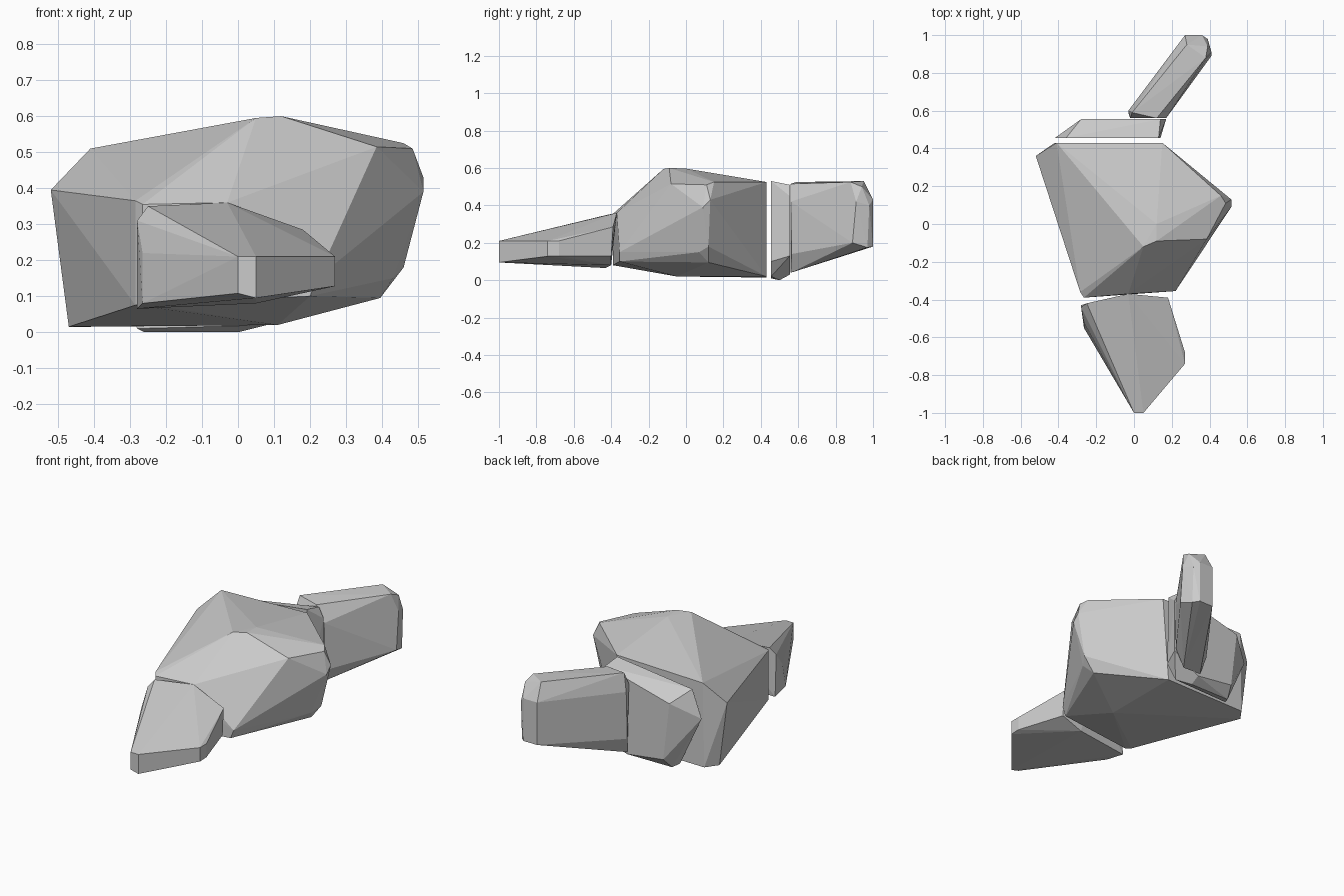
import bpy, bmesh, math


def faceted(name, *rings):
    """Convex low-poly block wrapped around a few key corner rings."""
    bm = bmesh.new()
    for ring in rings:
        for p in ring:
            bm.verts.new(p)
    res = bmesh.ops.convex_hull(bm, input=bm.verts)
    loose = [v for v in bm.verts if not v.link_faces]
    bmesh.ops.delete(bm, geom=loose, context='VERTS')
    # merge nearly coplanar triangles into clean facets
    bmesh.ops.dissolve_limit(bm, angle_limit=math.radians(2),
                             verts=bm.verts, edges=bm.edges)
    bmesh.ops.recalc_face_normals(bm, faces=bm.faces)
    me = bpy.data.meshes.new(name)
    bm.to_mesh(me)
    bm.free()
    ob = bpy.data.objects.new(name, me)
    bpy.context.collection.objects.link(ob)
    return ob


# main body: peak, shoulder ring, waist ring, underside
faceted("main_block",
        [(0.05, -0.12, 0.595), (0.12, -0.09, 0.6), (0.12, 0.0, 0.597)],
        [(-0.41, 0.43, 0.51), (0.15, 0.43, 0.525), (0.36, 0.24, 0.525),
         (0.46, 0.15, 0.525), (0.485, 0.11, 0.51), (0.385, -0.08, 0.515)],
        [(-0.52, 0.36, 0.395), (0.515, 0.13, 0.43), (0.515, 0.09, 0.39),
         (-0.285, -0.36, 0.365), (-0.265, -0.39, 0.355), (-0.03, -0.37, 0.36)],
        [(0.22, -0.355, 0.15), (0.43, 0.07, 0.15), (0.46, 0.12, 0.18),
         (0.395, 0.12, 0.095), (0.20, -0.355, 0.10), (-0.265, -0.39, 0.08),
         (-0.285, -0.36, 0.075)],
        [(-0.47, 0.36, 0.015), (-0.42, 0.43, 0.015),
         (0.11, 0.43, 0.02), (0.11, -0.05, 0.02)])

# tapering front block: tip, middle, rear
faceted("front_block",
        [(0.0, -1.0, 0.21), (0.05, -1.0, 0.21),
         (0.0, -1.0, 0.108), (0.05, -1.0, 0.095)],
        [(0.27, -0.74, 0.21), (0.27, -0.68, 0.21),
         (0.27, -0.74, 0.128), (0.27, -0.68, 0.13)],
        [(-0.25, -0.42, 0.35), (-0.03, -0.37, 0.36), (0.18, -0.39, 0.285),
         (-0.28, -0.44, 0.31), (-0.265, -0.52, 0.22)],
        [(0.18, -0.40, 0.13), (0.05, -0.40, 0.08), (-0.28, -0.43, 0.065),
         (-0.265, -0.55, 0.08)])

# thin slab behind the body
faceted("rear_slab",
        [(-0.36, 0.455, 0.47), (-0.42, 0.455, 0.31), (-0.28, 0.455, 0.01),
         (0.08, 0.455, 0.02), (0.14, 0.455, 0.10), (0.13, 0.455, 0.53)],
        [(-0.28, 0.555, 0.40), (0.14, 0.555, 0.51), (0.17, 0.555, 0.45),
         (0.17, 0.555, 0.13), (0.0, 0.555, 0.03), (-0.24, 0.555, 0.06)],
        [(-0.26, 0.50, 0.0), (0.0, 0.50, 0.0)])

# slanted bar at the back: root and far end
faceted("rear_bar",
        [(-0.01, 0.59, 0.525), (0.12, 0.56, 0.515), (0.17, 0.56, 0.42),
         (-0.03, 0.60, 0.42), (-0.02, 0.56, 0.45), (-0.03, 0.59, 0.14),
         (-0.01, 0.56, 0.045), (0.11, 0.56, 0.04), (0.17, 0.565, 0.14)],
        [(0.28, 0.95, 0.53), (0.38, 0.88, 0.525), (0.39, 0.94, 0.50),
         (0.27, 1.0, 0.43), (0.36, 1.0, 0.43), (0.39, 0.98, 0.40),
         (0.41, 0.91, 0.42), (0.27, 1.0, 0.18), (0.36, 1.0, 0.18),
         (0.39, 0.97, 0.175), (0.41, 0.89, 0.20)])
